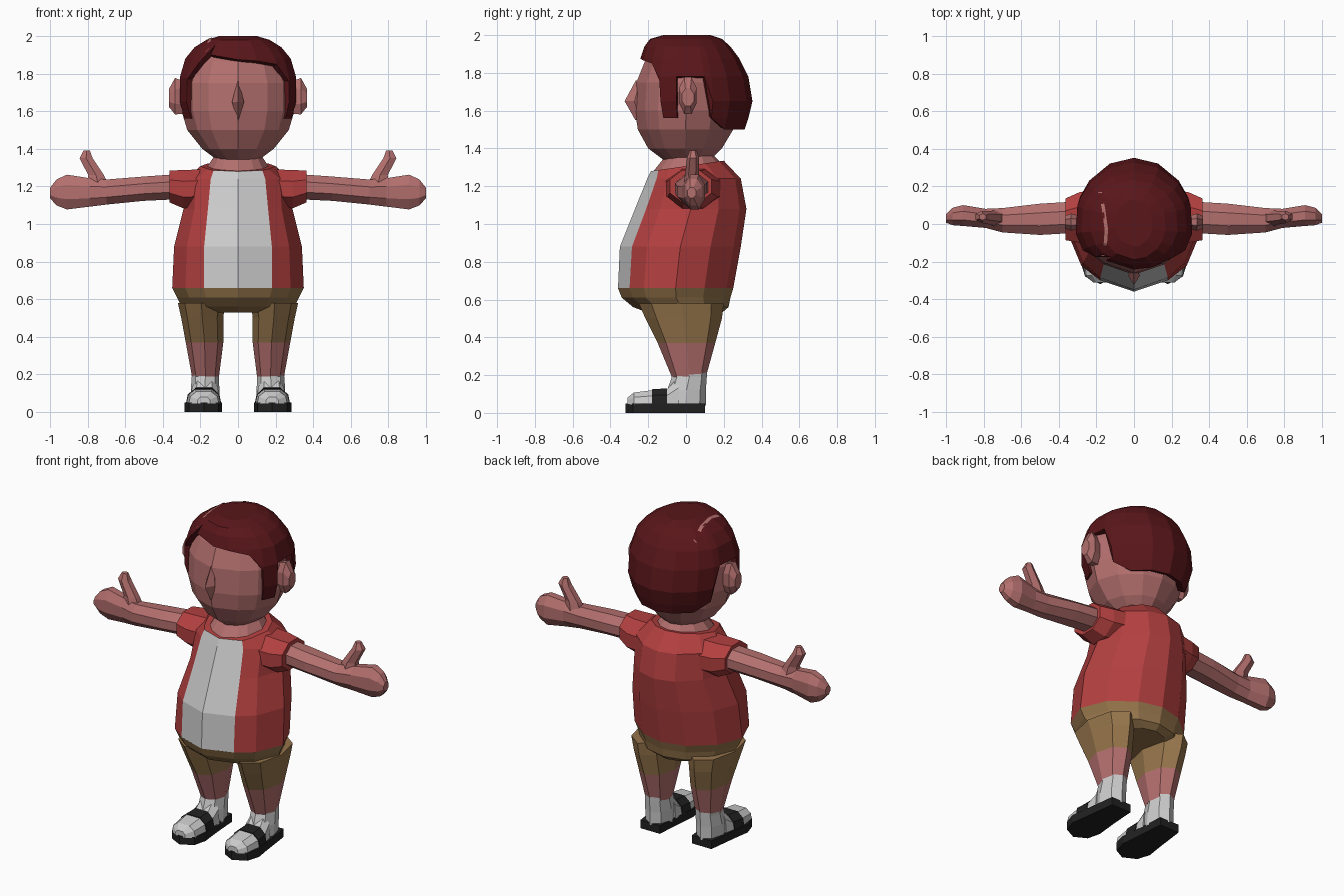
import bpy, bmesh
from math import sin, cos, pi, radians
from mathutils import Vector
from mathutils.bvhtree import BVHTree

if "Cube" in bpy.data.objects:
    bpy.data.objects.remove(bpy.data.objects["Cube"])


def mat(name, r, g, b):
    m = bpy.data.materials.new(name)
    m.diffuse_color = (r, g, b, 1)
    m.use_nodes = True
    m.node_tree.nodes["Principled BSDF"].inputs["Base Color"].default_value = m.diffuse_color
    return m


SKIN = mat("skin", .45, .16, .155)
HAIR = mat("hair_red", .1, .008, .01)
RED = mat("shirt_red", .45, .05, .05)
WHITE = mat("white", .75, .75, .75)
TAN = mat("shorts_tan", .3, .175, .07)
BLACK = mat("sole_black", .015, .015, .015)

# half outline of the body cross-section, front to back
HALF = [(0, -1), (.52, -.8), (.8, -.55), (1, 0), (.82, .5), (.42, .88), (0, 1)]
BODY = HALF + [(-x, y) for x, y in HALF[-2:0:-1]]


def ngon(n, start=-pi / 2):
    return [(cos(start + 2 * pi * i / n), sin(start + 2 * pi * i / n)) for i in range(n)]


def zring(z, hx, yf, yb, xc=0, zb=None, panel=None, shape=BODY):
    """Horizontal ring; zb tilts the back, panel fixes the front panel width."""
    zb = z if zb is None else zb
    out = []
    for i, (a, b) in enumerate(shape):
        x = a * hx
        if panel and i in (1, len(shape) - 1):
            x = panel if i == 1 else -panel
        out.append((xc + x, (yf + yb) / 2 + b * (yb - yf) / 2, z + (zb - z) * (b + 1) / 2))
    return out


def xring(x, yc, zc, hy, hz, n=8):
    return [(x, yc + hy * a, zc + hz * b) for a, b in ngon(n, pi / n)]


def finish(name, bm, mats, mirror=False):
    me = bpy.data.meshes.new(name)
    bm.to_mesh(me)
    bm.free()
    for m in mats:
        me.materials.append(m)
    ob = bpy.data.objects.new(name, me)
    bpy.context.collection.objects.link(ob)
    if mirror:
        ob.modifiers.new("mirror", 'MIRROR').use_mirror_merge = False
    return ob


def loft(name, rings, mats, mirror=False, alt=()):
    """Skin rings into a closed solid; columns in alt use the second material."""
    bm = bmesh.new()
    vs = [[bm.verts.new(p) for p in r] for r in rings]
    n = len(vs[0])
    for a, b in zip(vs, vs[1:]):
        for j in range(n):
            f = bm.faces.new((a[j], a[(j + 1) % n], b[(j + 1) % n], b[j]))
            f.material_index = 1 if j in alt else 0
    bm.faces.new(vs[0][::-1])
    bm.faces.new(vs[-1])
    bmesh.ops.recalc_face_normals(bm, faces=bm.faces)
    return finish(name, bm, mats, mirror)


# shirt with white front panel, neck
loft("shirt", [zring(.66, .35, -.36, .25, panel=.18),
               zring(.88, .34, -.35, .29, panel=.18),
               zring(1.08, .29, -.27, .32, panel=.16),
               zring(1.24, .28, -.205, .29, panel=.145),
               zring(1.28, .2, -.185, .2, zb=1.335, panel=.13)], [RED, WHITE], alt=(0, 11))
loft("neck", [zring(1.27, .17, -.18, .19, zb=1.32), zring(1.37, .12, -.1, .14)], [SKIN])

# sleeves, arms, thumbs
loft("sleeve", [xring(.18, .04, 1.19, .16, .11), xring(.29, .035, 1.185, .145, .11),
                xring(.365, .025, 1.2, .12, .092)], [RED], True)
loft("arm", [xring(.33, .035, 1.198, .09, .072), xring(.5, .025, 1.188, .09, .07),
             xring(.7, .02, 1.17, .07, .072), xring(.79, .03, 1.168, .055, .082),
             xring(.91, .045, 1.17, .06, .1), xring(.965, .04, 1.168, .05, .075),
             xring(1.0, .03, 1.165, .025, .03)], [SKIN], True)
OCT = ngon(6)
loft("thumb", [zring(1.17, .075, -.02, .08, .735, shape=OCT),
               zring(1.26, .048, -.005, .07, .755, shape=OCT),
               zring(1.35, .04, .005, .07, .808, shape=OCT),
               zring(1.39, .02, .02, .055, .805, shape=OCT)], [SKIN], True)

# shorts and legs
loft("shorts_hips", [zring(.53, .2, -.2, .19), zring(.56, .3, -.28, .225),
                     zring(.61, .325, -.34, .235), zring(.66, .35, -.36, .25)], [TAN])
LEG = ngon(8)
loft("shorts_leg", [zring(.37, .1, -.15, .155, .178, shape=LEG),
                    zring(.5, .112, -.215, .19, .19, shape=LEG),
                    zring(.58, .125, -.25, .2, .195, shape=LEG)], [TAN], True)
loft("leg", [zring(.19, .072, -.075, .105, .173, shape=LEG),
             zring(.37, .1, -.15, .155, .178, shape=LEG)], [SKIN], True)

# shoes: sole, sock, toe cap, strap
SOLE = [(.18, -.32), (.26, -.28), (.285, -.2), (.27, -.1), (.245, .1),
        (.11, .1), (.1, -.05), (.085, -.2), (.105, -.28)]
loft("shoe_sole", [[(x, y, z) for x, y in SOLE] for z in (0, .05)], [BLACK], True)
loft("sock", [zring(.04, .075, -.12, .105, .175, shape=LEG),
              zring(.12, .076, -.1, .105, .175, shape=LEG),
              zring(.19, .072, -.075, .11, .174, shape=LEG),
              zring(.22, .074, -.08, .112, .174, shape=LEG)], [WHITE], True)
ARCH = [(-1, 0), (-.9, .6), (-.5, 1), (.5, 1), (.9, .6), (1, 0)]


def arch(y, xc, hw, top):
    return [(xc + a * hw, y, .045 + b * (top - .045)) for a, b in ARCH]


loft("shoe_upper", [arch(-.31, .182, .035, .08), arch(-.275, .182, .08, .108),
                    arch(-.18, .183, .09, .12), arch(-.1, .18, .083, .125),
                    arch(-.04, .175, .076, .19)], [WHITE], True)
loft("shoe_strap", [arch(-.18, .183, .094, .125), arch(-.1, .18, .087, .13)], [BLACK], True)

# head, ears, nose
loft("head", [zring(1.34, .11, -.12, .13), zring(1.4, .19, -.2, .19), zring(1.5, .27, -.255, .25),
              zring(1.6, .3, -.27, .27), zring(1.75, .3, -.262, .28),
              zring(1.86, .262, -.218, .25), zring(1.94, .18, -.14, .18)], [SKIN])
loft("ear", [xring(.27, .01, 1.67, .03, .09), xring(.335, .01, 1.68, .05, .105),
             xring(.368, .01, 1.67, .035, .05)], [SKIN], True)
loft("nose", [zring(z, hx, yf, -.22, shape=ngon(4)) for z, hx, yf in
              ((1.55, .004, -.268), (1.65, .032, -.325), (1.76, .004, -.266))], [SKIN])

# hair shell: profile rows (z, half width, front, back) and columns (angle, lower edge)
ROWS = [(2.0, .1, .12, .13), (1.98, .17, .19, .19), (1.94, .235, .22, .235), (1.88, .285, .24, .28),
        (1.78, .315, .275, .33), (1.65, .315, .27, .352), (1.56, .29, .24, .33), (1.5, .26, .2, .31)]
SIDE = [(60, 1.56), (79, 1.56), (79.5, 1.78), (107, 1.78), (114, 1.56), (131, 1.5), (156, 1.5)]
COLS = ([(0, 1.875), (20, 1.868), (44, 1.85), (59, 1.76)] + SIDE + [(180, 1.5)]
        + [(360 - a, z) for a, z in SIDE[::-1]] + [(301, 1.77), (315, 1.86), (326, 1.95), (327, 1.9)])


def hair_point(z, ang):
    for a, b in zip(ROWS, ROWS[1:]):
        if z >= b[0]:
            t = (a[0] - z) / (a[0] - b[0])
            hx, yf, yb = [p + (q - p) * t for p, q in zip(a[1:], b[1:])]
            c = cos(radians(ang))
            return (hx * sin(radians(ang)), -c * (yf if c > 0 else yb), z)


bm = bmesh.new()
grid = [[bm.verts.new(hair_point(max(r[0], low), a)) for a, low in COLS] for r in ROWS]
n = len(COLS)
for up, lo in zip(grid, grid[1:]):
    for j in range(n):
        k = (j + 1) % n
        bm.faces.new((lo[j], lo[k], up[k], up[j]))
bm.faces.new(grid[0])
bmesh.ops.remove_doubles(bm, verts=bm.verts, dist=.0005)
bm.normal_update()
tree = BVHTree.FromBMesh(bm)
hair = finish("hair", bm, [HAIR])
sol = hair.modifiers.new("thickness", 'SOLIDIFY')
sol.thickness, sol.offset = .035, -1

# hair parting: thin skin strip laid on the hair
bm = bmesh.new()
prev = None
for x, y in ((-.18, .17), (-.162, .08), (-.147, -.03), (-.152, -.1), (-.165, -.17)):
    pair = []
    for dx in (-.009, .009):
        hit = tree.ray_cast(Vector((x + dx, y, 3)), Vector((0, 0, -1)))[0]
        pair.append(bm.verts.new(hit + Vector((0, 0, .004))))
    if prev:
        bm.faces.new((prev[0], pair[0], pair[1], prev[1]))
    prev = pair
finish("hair_parting", bm, [SKIN])
